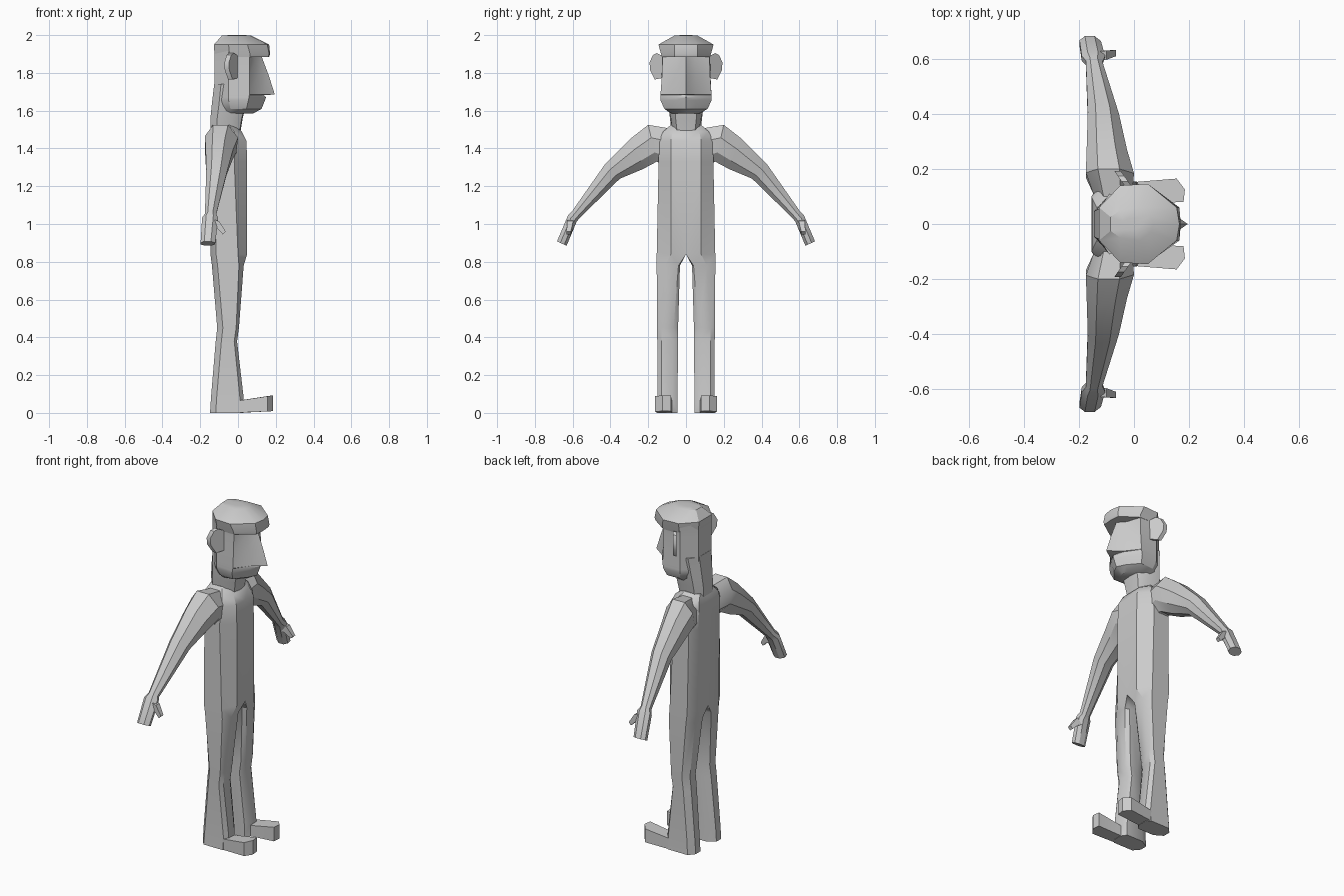
import bpy, bmesh, math

skin = bpy.data.materials.new("plain_grey")
skin.diffuse_color = (0.6, 0.6, 0.6, 1)


def finish(name, bm, mirror=False):
    bmesh.ops.remove_doubles(bm, verts=bm.verts, dist=0.0005)
    bmesh.ops.recalc_face_normals(bm, faces=bm.faces)
    me = bpy.data.meshes.new(name)
    if mirror:  # open the seam lying on the centre plane
        seam = [f for f in bm.faces if all(abs(v.co.y) < 1e-4 for v in f.verts)]
        bmesh.ops.delete(bm, geom=seam, context='FACES')
    bm.to_mesh(me)
    bm.free()
    me.materials.append(skin)
    ob = bpy.data.objects.new(name, me)
    bpy.context.collection.objects.link(ob)
    if mirror:
        mod = ob.modifiers.new("Mirror", 'MIRROR')
        mod.use_axis = (False, True, False)
    for o in bpy.context.selected_objects:
        o.select_set(False)
    bpy.context.view_layer.objects.active = ob
    ob.select_set(True)
    bpy.ops.object.shade_smooth_by_angle(angle=math.radians(32))
    return ob


def loft(name, rings, mirror=False):
    """Skin a list of equal-length point rings and cap both ends."""
    bm = bmesh.new()
    vs = [[bm.verts.new(p) for p in r] for r in rings]
    n = len(rings[0])
    for a, b in zip(vs, vs[1:]):
        for i in range(n):
            j = (i + 1) % n
            bm.faces.new((a[i], a[j], b[j], b[i]))
    bm.faces.new(vs[0])
    bm.faces.new(vs[-1])
    return finish(name, bm, mirror)


def sym(z, centre, *half):
    """Ring with one front centre point and mirrored side points."""
    return ([(centre, 0, z)] + [(x, y, z) for x, y in half]
            + [(x, -y, z) for x, y in reversed(half)])


# torso and legs: half body, front / outer side / back / inner side
def body_ring(z, xf, xb, inner, outer, front_y, side_x, back_y, inner_y):
    return [(xf, inner, z), (xf, front_y, z), (side_x, outer, z),
            (xb + 0.03, outer, z), (xb, back_y, z), (xb, inner, z),
            (xb + 0.05, inner_y, z), (side_x, inner_y, z)]


loft("torso_and_legs", [
    body_ring(0.00, 0.030, -0.148, 0.075, 0.155, 0.130, 0.010, 0.120, 0.045),
    body_ring(0.08, 0.030, -0.143, 0.075, 0.152, 0.130, 0.010, 0.120, 0.045),
    body_ring(0.38, -0.005, -0.118, 0.068, 0.152, 0.130, -0.02, 0.120, 0.042),
    body_ring(0.45, 0.005, -0.110, 0.066, 0.154, 0.130, -0.01, 0.120, 0.042),
    body_ring(0.78, 0.030, -0.138, 0.040, 0.155, 0.110, 0.005, 0.110, 0.032),
    body_ring(0.84, 0.048, -0.146, 0.000, 0.155, 0.080, 0.000, 0.100, 0.000),
    body_ring(1.33, 0.048, -0.150, 0.000, 0.145, 0.080, -0.02, 0.100, 0.000),
    body_ring(1.44, 0.045, -0.155, 0.000, 0.145, 0.080, -0.01, 0.100, 0.000),
    body_ring(1.49, 0.020, -0.150, 0.000, 0.120, 0.070, -0.02, 0.090, 0.000),
    body_ring(1.525, -0.03, -0.135, 0.000, 0.08, 0.050, -0.05, 0.060, 0.000),
], mirror=True)


# arms: top and bottom edge of each section, then back and front depth
def arm_ring(yt, zt, yb, zb, xb, xf):
    section = [(0.25, 0), (0.7, 0), (1, 0.35), (0.95, 0.75),
               (0.7, 1), (0.3, 1), (0, 0.7), (0, 0.3)]
    return [(xb + (xf - xb) * u, yt + (yb - yt) * v, zt + (zb - zt) * v)
            for u, v in section]


ARM = [arm_ring(0.05, 1.50, 0.08, 1.30, -0.13, -0.01),
       arm_ring(0.20, 1.525, 0.155, 1.33, -0.175, 0.00),
       arm_ring(0.29, 1.455, 0.23, 1.29, -0.172, -0.025),
       arm_ring(0.43, 1.315, 0.35, 1.24, -0.168, -0.055),
       arm_ring(0.605, 1.065, 0.565, 1.03, -0.175, -0.115),
       arm_ring(0.625, 1.045, 0.58, 1.01, -0.19, -0.105),
       arm_ring(0.683, 0.908, 0.632, 0.885, -0.198, -0.12)]

THUMB = [[(-0.15, 0.590, 1.03), (-0.15, 0.625, 1.03),
          (-0.15, 0.625, 0.99), (-0.15, 0.590, 0.99)],
         [(-0.10, 0.597, 1.015), (-0.10, 0.630, 1.015),
          (-0.11, 0.630, 0.975), (-0.11, 0.597, 0.975)],
         [(-0.065, 0.610, 0.960), (-0.065, 0.632, 0.960),
          (-0.080, 0.632, 0.945), (-0.080, 0.610, 0.945)]]

# feet: sole outline rising slightly to the toe
SOLE = [(-0.03, 0.065), (0.03, 0.075), (0.18, 0.080),
        (0.185, 0.125), (0.155, 0.165), (-0.03, 0.150)]
FOOT = [[(x, y, max(0, x) * 0.05) for x, y in SOLE],
        [(x, y, 0.06 + max(0, x) * 0.18) for x, y in SOLE]]

# ears: slanted plates
EAR_OUTLINE = [(0.115, 1.885), (0.155, 1.905), (0.175, 1.895), (0.193, 1.855),
               (0.190, 1.815), (0.165, 1.765), (0.115, 1.775)]
EAR = [[(0.075 + dx - 0.7 * y, y, z) for y, z in EAR_OUTLINE]
       for dx in (-0.012, 0.012)]

for part, rings in (("arm", ARM), ("thumb", THUMB), ("foot", FOOT), ("ear", EAR)):
    for side, s in (("left", 1), ("right", -1)):
        loft(f"{side}_{part}", [[(x, y * s, z) for x, y, z in r] for r in rings])

# neck
loft("neck", [
    sym(1.47, 0.01, (0.005, 0.045), (-0.04, 0.065), (-0.11, 0.075), (-0.145, 0.04)),
    sym(1.56, 0.025, (0.02, 0.055), (-0.03, 0.08), (-0.11, 0.085), (-0.146, 0.045)),
    sym(1.64, 0.045, (0.04, 0.060), (0.00, 0.09), (-0.10, 0.095), (-0.138, 0.05)),
    sym(1.74, 0.045, (0.04, 0.060), (0.00, 0.09), (-0.09, 0.11), (-0.126, 0.055)),
])

# head with chin, mouth, nose and eye level
loft("head", [
    sym(1.585, 0.08, (0.07, 0.03), (0.02, 0.07), (-0.04, 0.08), (-0.10, 0.05)),
    sym(1.610, 0.125, (0.10, 0.05), (0.045, 0.115), (-0.04, 0.11), (-0.12, 0.05)),
    sym(1.655, 0.143, (0.115, 0.05), (0.055, 0.135), (-0.05, 0.13), (-0.125, 0.06)),
    sym(1.670, 0.148, (0.118, 0.05), (0.058, 0.135), (-0.05, 0.13), (-0.125, 0.06)),
    sym(1.683, 0.135, (0.118, 0.05), (0.060, 0.135), (-0.05, 0.13), (-0.125, 0.06)),
    sym(1.685, 0.195, (0.125, 0.05), (0.060, 0.135), (-0.05, 0.13), (-0.125, 0.06)),
    sym(1.780, 0.165, (0.105, 0.05), (0.060, 0.128), (-0.05, 0.13), (-0.125, 0.06)),
    sym(1.860, 0.135, (0.090, 0.045), (0.060, 0.125), (-0.05, 0.13), (-0.125, 0.06)),
    sym(1.900, 0.120, (0.085, 0.045), (0.060, 0.125), (-0.05, 0.13), (-0.125, 0.06)),
    sym(1.945, 0.110, (0.080, 0.045), (0.040, 0.130), (-0.05, 0.135), (-0.125, 0.06)),
])

# hair cap with overhanging brow
loft("hair", [
    sym(1.885, 0.165, (0.160, 0.06), (0.062, 0.128), (-0.045, 0.128), (-0.123, 0.058)),
    sym(1.900, 0.170, (0.165, 0.06), (0.064, 0.132), (-0.045, 0.132), (-0.125, 0.060)),
    sym(1.950, 0.165, (0.155, 0.06), (0.050, 0.146), (-0.050, 0.140), (-0.127, 0.060)),
    sym(1.998, 0.070, (0.060, 0.03), (0.020, 0.060), (-0.050, 0.050), (-0.085, 0.025)),
    sym(2.000, 0.030, (0.020, 0.01), (0.000, 0.020), (-0.020, 0.020), (-0.040, 0.010)),
])
